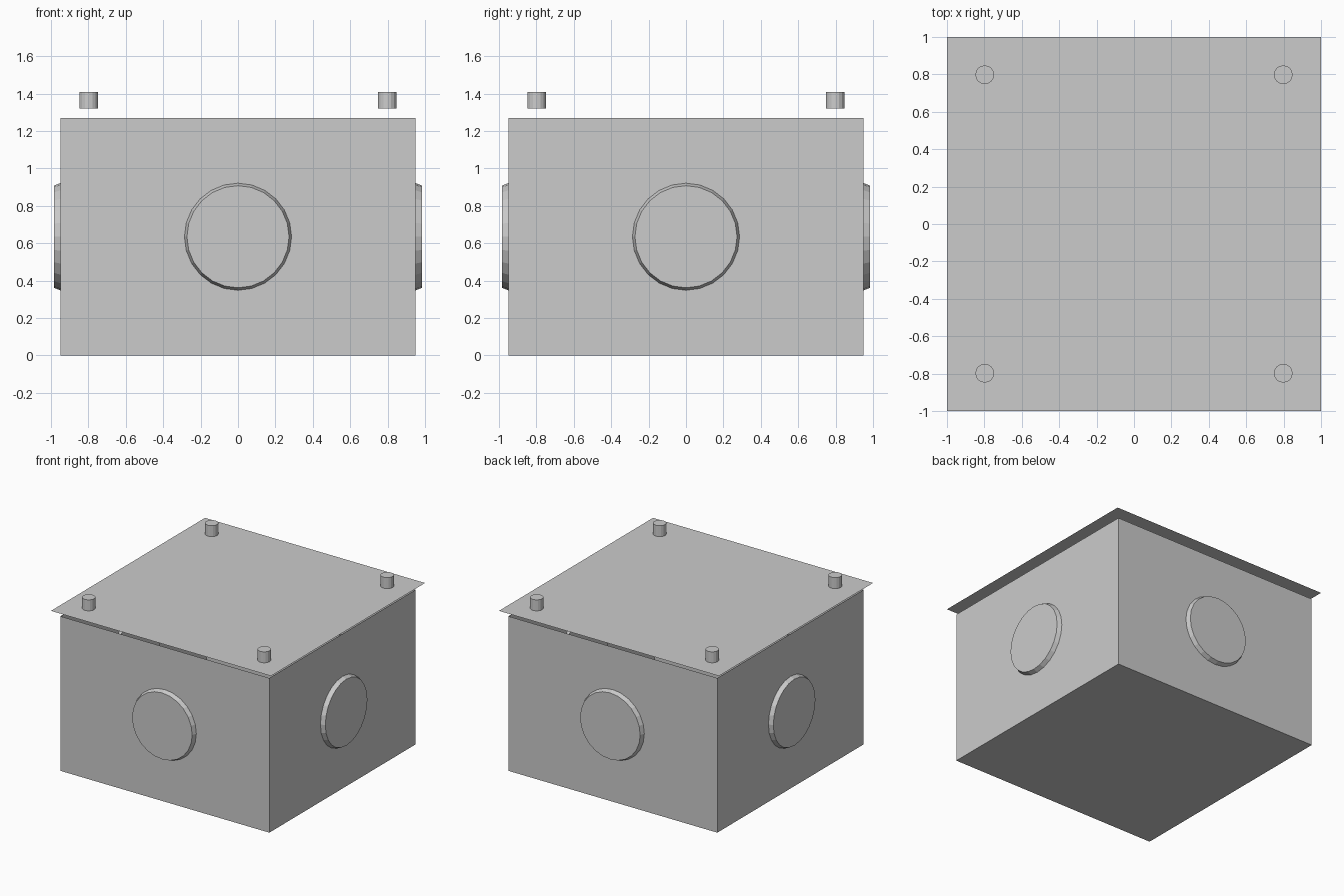
import bpy, bmesh, math
from mathutils import Matrix, Vector

if "Cube" in bpy.data.objects:
    bpy.data.objects.remove(bpy.data.objects["Cube"])

W, H, LID_Z = 0.95, 1.27, 1.32


def make_object(name, bm):
    mesh = bpy.data.meshes.new(name)
    bm.to_mesh(mesh)
    bm.free()
    obj = bpy.data.objects.new(name, mesh)
    bpy.context.collection.objects.link(obj)
    return obj


def frustum(name, r1, r2, depth, sides, matrix):
    bm = bmesh.new()
    bmesh.ops.create_cone(bm, cap_ends=True, segments=sides, radius1=r1,
                          radius2=r2, depth=depth, matrix=matrix)
    return make_object(name, bm)


# Thin-walled box, open at the top
bm = bmesh.new()
bmesh.ops.create_cube(bm, size=1, matrix=Matrix.Translation((0, 0, H / 2))
                      @ Matrix.Diagonal((2 * W, 2 * W, H, 1)))
top = [f for f in bm.faces if f.normal.z > 0.9]
bmesh.ops.delete(bm, geom=top, context='FACES_ONLY')
make_object("box_body", bm)

# Sheet lid floating just above the body
bm = bmesh.new()
bmesh.ops.create_grid(bm, x_segments=1, y_segments=1, size=1,
                      matrix=Matrix.Translation((0, 0, LID_Z)))
make_object("lid", bm)

# Tapered knockout disc through the middle of each wall
for i, side in enumerate(("right", "back", "left", "front")):
    m = (Matrix.Rotation(i * math.pi / 2, 4, 'Z')
         @ Matrix.Translation((W, 0, H / 2))
         @ Matrix.Rotation(math.pi / 2, 4, 'Y'))
    frustum("knockout_" + side, 0.3, 0.273, 0.07, 24, m)

# Lid screws at the corners
for sx in (-1, 1):
    for sy in (-1, 1):
        name = "screw_%s_%s" % ("front" if sy < 0 else "back",
                                "left" if sx < 0 else "right")
        frustum(name, 0.05, 0.05, 0.09, 16,
                Matrix.Translation((0.798 * sx, 0.798 * sy, LID_Z + 0.045)))
